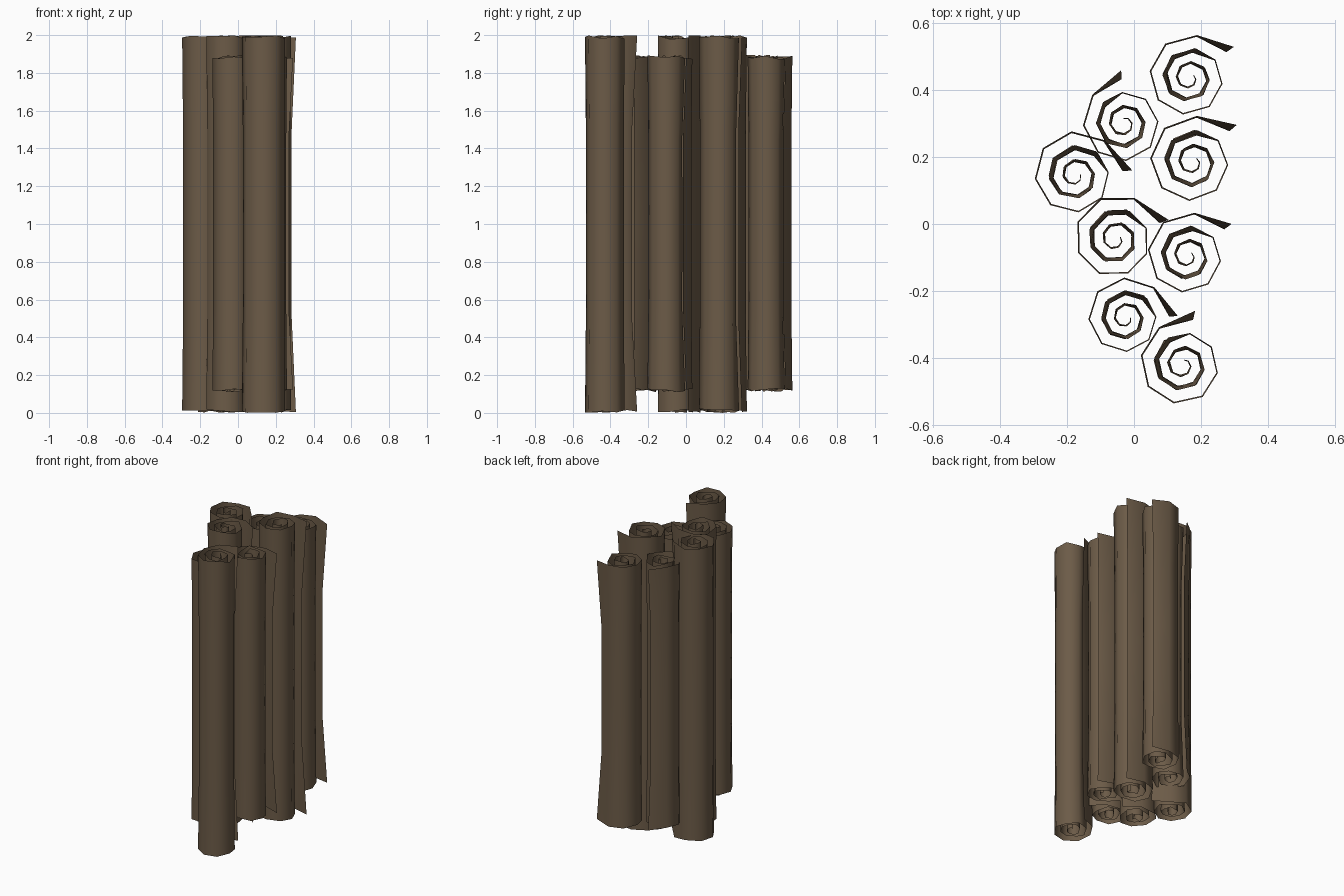
import bpy, bmesh, math, random

if "Cube" in bpy.data.objects:
    bpy.data.objects.remove(bpy.data.objects["Cube"])

paper = bpy.data.materials.new("brown parchment")
paper.diffuse_color = (0.15, 0.105, 0.064, 1)
paper.use_nodes = True
paper.node_tree.nodes["Principled BSDF"].inputs["Base Color"].default_value = paper.diffuse_color

SIDES, TURNS = 8, 3


def scroll(name, x, y, z0, z1, tip, r, seed):
    """One sheet rolled up counter-clockwise from its loose outer edge."""
    rng = random.Random(seed)
    n = SIDES * TURNS
    mid, h = (z0 + z1) / 2, (z1 - z0) / 2
    bm = bmesh.new()
    cols = []
    for k in range(n + 1):
        ang = math.radians(tip) + k * 2 * math.pi / SIDES
        base = r * (1.0 - 0.88 * k / n)
        col = []
        jit = [rng.uniform(0, 0.022) for _ in range(2)]
        for t in (-1, -0.5, 0, 0.5, 1):
            end = abs(t) == 1
            # the roll flares at both ends, the loose edge most of all
            rad = base * (1.0 if end else 0.96)
            if k == 0:
                rad *= 1.2 if end else 1.04
            elif k > SIDES:
                rad *= 1.0 if end else 0.88
            a = ang + (rng.uniform(-0.1, 0.1) if k > SIDES else 0)
            z = mid + t * h
            if end:
                z -= t * jit[0 if t < 0 else 1]
            col.append(bm.verts.new((x + rad * math.cos(a), y + rad * math.sin(a), z)))
        cols.append(col)
    for a, b in zip(cols, cols[1:]):
        for i in range(4):
            f = bm.faces.new((a[i], b[i], b[i + 1], a[i + 1]))
            f.smooth = True
    me = bpy.data.meshes.new(name)
    bm.to_mesh(me)
    bm.free()
    me.materials.append(paper)
    ob = bpy.data.objects.new(name, me)
    bpy.context.collection.objects.link(ob)
    bpy.ops.object.select_all(action='DESELECT')
    ob.select_set(True)
    bpy.context.view_layer.objects.active = ob
    bpy.ops.object.shade_smooth_by_angle(angle=math.radians(60))


# x, y, is long, angle of loose edge, radius
layout = [
    (0.165, 0.435, False, 35, 0.135),
    (-0.03, 0.30, False, 93, 0.132),
    (-0.175, 0.145, True, 5, 0.142),
    (0.175, 0.185, True, 40, 0.143),
    (-0.055, -0.045, True, 20, 0.140),
    (0.16, -0.095, False, 36, 0.135),
    (-0.025, -0.28, False, 2, 0.130),
    (0.145, -0.42, True, 77, 0.138),
]
for i, (x, y, long, tip, r) in enumerate(layout):
    z0, z1 = (0.0, 2.0) if long else (0.11, 1.895)
    scroll(f"scroll_{i + 1}", x, y, z0, z1, tip, r, i)
